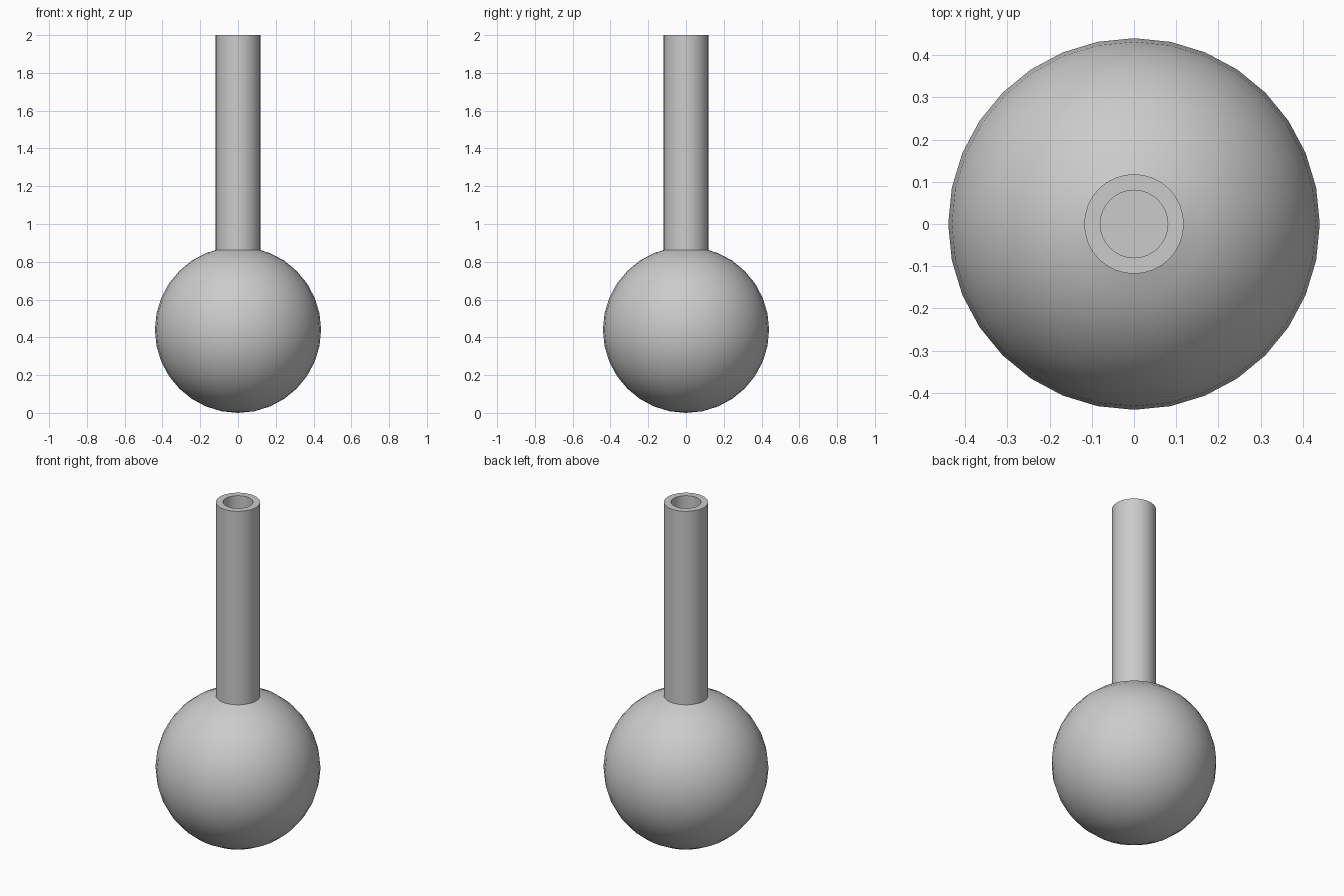
import bpy
import bmesh
import math
from mathutils import Matrix, Vector

cube = bpy.data.objects.get("Cube")
if cube:
    bpy.data.objects.remove(cube, do_unlink=True)

SIDES = 32
BULB_R = 0.44
NECK_R, BORE_R = 0.118, 0.08
TOP, FLOOR, NECK_BASE = 2.0, 0.86, 0.85

grey = bpy.data.materials.new("plain_grey")
grey.use_nodes = True
grey.diffuse_color = (0.6, 0.6, 0.6, 1)
grey.node_tree.nodes["Principled BSDF"].inputs["Base Color"].default_value = grey.diffuse_color


def finish(bm, name):
    bmesh.ops.recalc_face_normals(bm, faces=bm.faces)
    mesh = bpy.data.meshes.new(name)
    bm.to_mesh(mesh)
    bm.free()
    mesh.materials.append(grey)
    obj = bpy.data.objects.new(name, mesh)
    bpy.context.collection.objects.link(obj)
    bpy.ops.object.select_all(action='DESELECT')
    obj.select_set(True)
    bpy.context.view_layer.objects.active = obj
    bpy.ops.object.shade_smooth_by_angle(angle=math.radians(30))
    return obj


# Round bulb, with its top pole opened where the neck sits
bm = bmesh.new()
bmesh.ops.create_uvsphere(bm, u_segments=SIDES, v_segments=SIDES // 2, radius=BULB_R,
                          matrix=Matrix.Translation((0, 0, BULB_R)))
pole = max(bm.verts, key=lambda v: v.co.z)
bmesh.ops.delete(bm, geom=[pole], context='VERTS')
finish(bm, "round_bulb")

# Hollow neck: turned from floor, bore, rim and outer wall
profile = [(0, FLOOR), (BORE_R, FLOOR), (BORE_R, TOP), (NECK_R, TOP), (NECK_R, NECK_BASE)]
bm = bmesh.new()
verts = [bm.verts.new((r, 0, z)) for r, z in profile]
edges = [bm.edges.new(pair) for pair in zip(verts, verts[1:])]
bmesh.ops.spin(bm, geom=verts + edges, cent=Vector((0, 0, 0)), axis=Vector((0, 0, 1)),
               angle=math.tau, steps=SIDES, use_merge=True)
bmesh.ops.remove_doubles(bm, verts=bm.verts, dist=0.0001)
neck = finish(bm, "hollow_neck")

# Make sure the rim faces upwards
rim = max(neck.data.polygons, key=lambda p: p.center.z)
if rim.normal.z < 0:
    neck.data.flip_normals()
